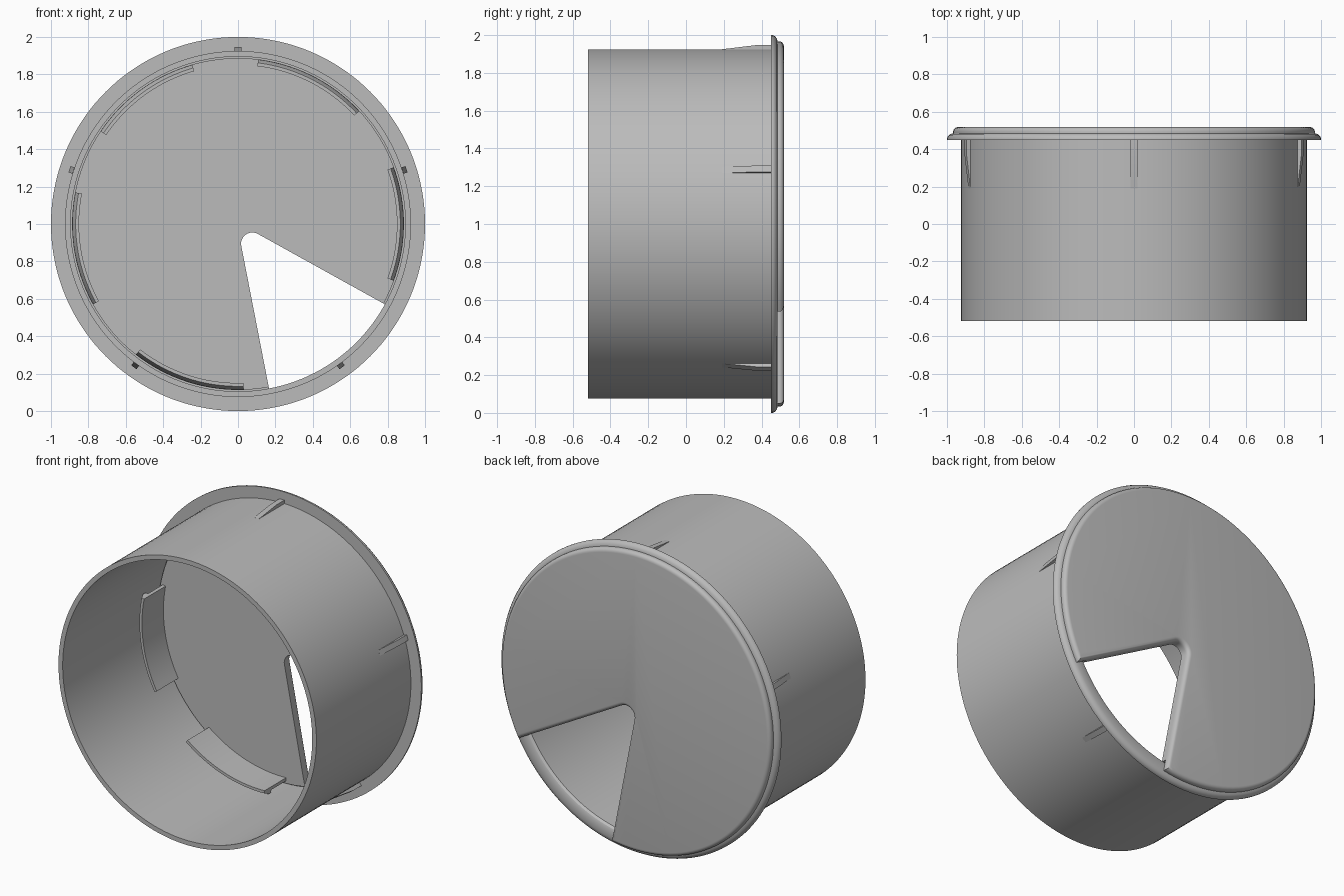
import bpy, bmesh
from math import cos, sin, radians, sqrt
from mathutils import Vector, Matrix

cube = bpy.data.objects.get("Cube")
if cube:
    bpy.data.objects.remove(cube, do_unlink=True)

grey = bpy.data.materials.new("plain grey plastic")
grey.use_nodes = True
colour = (0.5, 0.5, 0.5, 1)
grey.diffuse_color = colour
grey.node_tree.nodes["Principled BSDF"].inputs["Base Color"].default_value = colour

BACK, FRONT, SEAT = 0.518, -0.518, 0.45
SLOT, HALF = -54, 25          # cable slot direction and half opening, degrees


def polar(r, deg):
    return Vector((r * cos(radians(deg)), r * sin(radians(deg))))


def finish(bm, name):
    bmesh.ops.recalc_face_normals(bm, faces=bm.faces)
    mesh = bpy.data.meshes.new(name)
    bm.to_mesh(mesh)
    bm.free()
    mesh.materials.append(grey)
    ob = bpy.data.objects.new(name, mesh)
    bpy.context.collection.objects.link(ob)
    ob.location.z = 1
    bpy.ops.object.select_all(action='DESELECT')
    ob.select_set(True)
    bpy.context.view_layer.objects.active = ob
    bpy.ops.object.shade_smooth_by_angle(angle=radians(32))
    return ob


def sweep(name, profile, start, end, steps):
    """Turn a closed (radius, y) profile about the y axis."""
    bm = bmesh.new()
    full = end - start == 360
    rings = []
    for i in range(steps if full else steps + 1):
        a = start + (end - start) * i / steps
        rings.append([bm.verts.new((*polar(r, a), 0)) for r, y in profile])
        for v, (r, y) in zip(rings[-1], profile):
            v.co = (v.co.x, y, v.co.y)
    pairs = list(zip(rings, rings[1:])) + ([(rings[-1], rings[0])] if full else [])
    for p, q in pairs:
        for j in range(len(profile)):
            k = (j + 1) % len(profile)
            bm.faces.new((p[j], p[k], q[k], q[j]))
    if not full:
        bm.faces.new(rings[0])
        bm.faces.new(rings[-1])
    return finish(bm, name)


def slotted_disc(name, radius, y0, y1, bevel=0):
    """Disc with a round-tipped wedge slot, optionally rounded on its back edge."""
    tip, tip_r = polar(0.13, SLOT), 0.06

    def rim_angle(side):
        p = tip + polar(tip_r, SLOT + side * (HALF + 90))
        d = polar(1, SLOT + side * HALF)
        b = p.dot(d)
        hit = p + d * (-b + sqrt(b * b - p.length_squared + radius ** 2))
        return SLOT + side * abs(hit.angle(polar(1, SLOT))) * 180 / 3.14159265

    a, b = rim_angle(1), rim_angle(-1) + 360
    n, m = 120, 12
    outline = [polar(radius, a + (b - a) * i / n) for i in range(n + 1)]
    sweep_deg = 2 * (HALF + 90)
    outline += [tip + polar(tip_r, SLOT - sweep_deg / 2 - (360 - sweep_deg) * i / m)
                for i in range(m + 1)]
    bm = bmesh.new()
    face = bm.faces.new([bm.verts.new((p.x, y0, p.y)) for p in outline])
    new = bmesh.ops.extrude_face_region(bm, geom=[face])["geom"]
    for v in new:
        if isinstance(v, bmesh.types.BMVert):
            v.co.y = y1
    if bevel:
        edges = [e for e in bm.edges if all(v.co.y == e.verts[0].co.y for v in e.verts)
                 and abs(e.verts[0].co.y - y1) < 1e-5]
        bmesh.ops.bevel(bm, geom=edges, offset=bevel, segments=5, profile=0.5,
                        affect='EDGES', clamp_overlap=True)
    return finish(bm, name)


# Sleeve with rounded flange
sweep("sleeve", [(0.925, FRONT), (0.925, SEAT), (1, SEAT), (1, 0.46), (0.993, 0.472),
                 (0.982, 0.481), (0.965, 0.485), (0.92, 0.485), (0.905, 0.479),
                 (0.895, 0.465), (0.895, FRONT)], 0, 360, 144)

# Cap: visible lid and the plug that drops into the sleeve
slotted_disc("cap_lid", 0.967, 0.483, BACK, 0.025)
slotted_disc("cap_plug", 0.887, SEAT, 0.483)

# Curved snap tabs inside the sleeve, opposite the slot
for i in range(5):
    mid = SLOT + 180 + 63 * (i - 2)
    sweep(f"snap_tab_{i + 1}", [(0.85, SEAT + 0.01), (0.85, 0.23), (0.868, 0.23),
                                (0.886, 0.27), (0.886, 0.29), (0.87, 0.3),
                                (0.87, SEAT + 0.01)], mid - 20, mid + 20, 20)

# Tapered grip ribs outside the sleeve
for i in range(5):
    bm = bmesh.new()
    side = [(0.915, SEAT + 0.005), (0.947, SEAT + 0.005), (0.947, 0.37), (0.925, 0.19), (0.915, 0.19)]
    face = bm.faces.new([bm.verts.new((-0.0175, y, r)) for r, y in side])
    new = bmesh.ops.extrude_face_region(bm, geom=[face])["geom"]
    bmesh.ops.translate(bm, vec=(0.035, 0, 0),
                        verts=[g for g in new if isinstance(g, bmesh.types.BMVert)])
    bmesh.ops.rotate(bm, matrix=Matrix.Rotation(radians(72 * i), 3, 'Y'), verts=bm.verts)
    finish(bm, f"grip_rib_{i + 1}")
